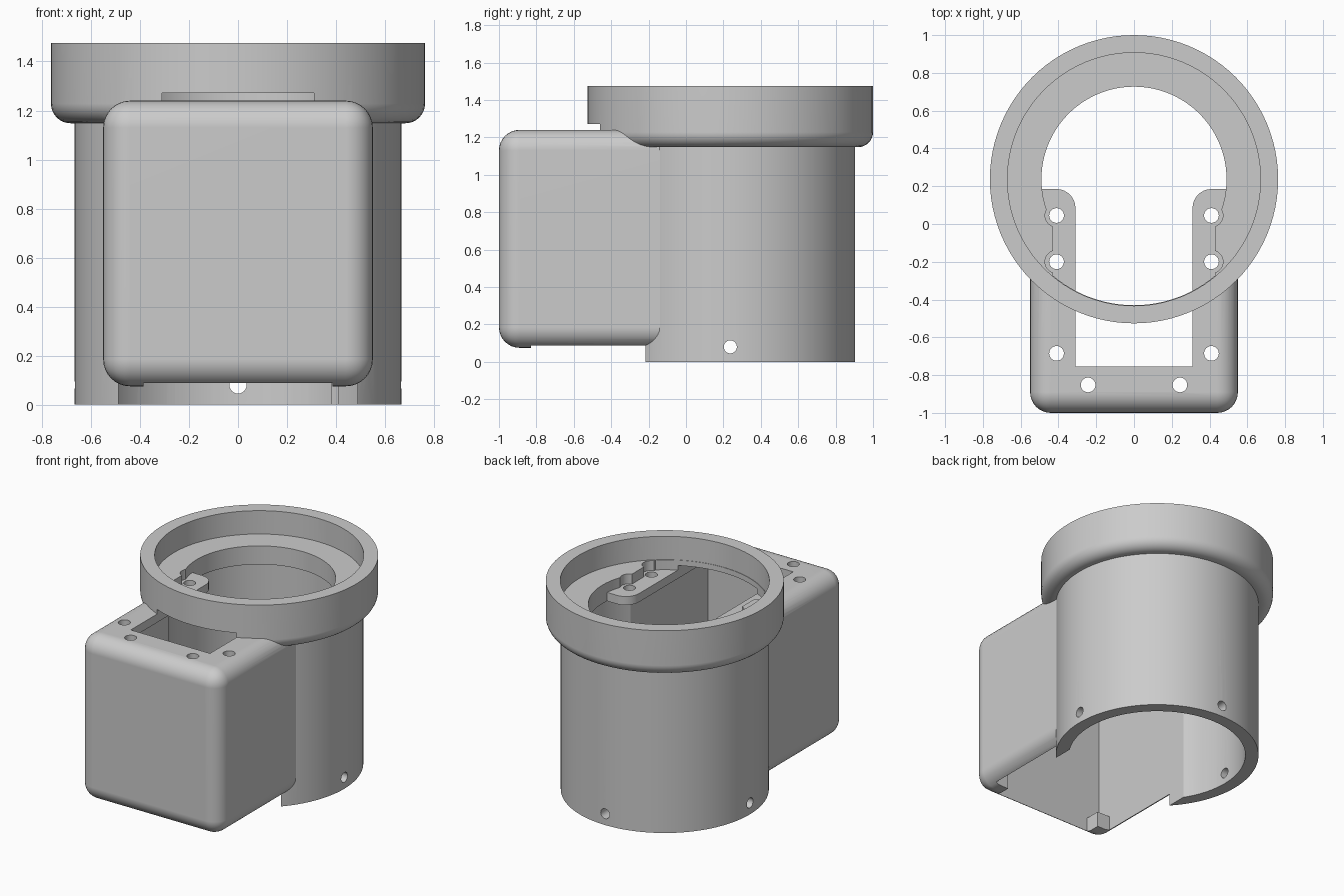
import bpy, bmesh, math
from math import sin, cos, pi, radians
from mathutils import Matrix

if "Cube" in bpy.data.objects:
    bpy.data.objects.remove(bpy.data.objects["Cube"])

CY = 0.237         # tube axis position in y
TOP = 1.24         # top of the box
CEIL = 1.18        # underside of the box roof
SEG = 96

grey = bpy.data.materials.new("plain grey")
grey.use_nodes = True
grey.diffuse_color = (0.6, 0.6, 0.6, 1)
grey.node_tree.nodes["Principled BSDF"].inputs["Base Color"].default_value = grey.diffuse_color


def make(name, bm):
    bm.normal_update()
    me = bpy.data.meshes.new(name)
    bm.to_mesh(me)
    bm.free()
    me.materials.append(grey)
    ob = bpy.data.objects.new(name, me)
    bpy.context.collection.objects.link(ob)
    return ob


def prism(name, pts, z0, z1):
    """Upright solid over a counter-clockwise outline."""
    bm = bmesh.new()
    low = [bm.verts.new((x, y, z0)) for x, y in pts]
    high = [bm.verts.new((x, y, z1)) for x, y in pts]
    bm.faces.new(low[::-1])
    bm.faces.new(high)
    for i in range(len(pts)):
        bm.faces.new((low[i - 1], low[i], high[i], high[i - 1]))
    return make(name, bm)


def block(name, x0, x1, y0, y1, z0, z1):
    return prism(name, [(x0, y0), (x1, y0), (x1, y1), (x0, y1)], z0, z1)


def arc(cx, cy, r, a0, a1, n):
    return [(cx + r * cos(a0 + (a1 - a0) * i / n),
             cy + r * sin(a0 + (a1 - a0) * i / n)) for i in range(n + 1)]


def disc(name, x, y, r, z0, z1, n=SEG):
    return prism(name, arc(x, y, r, 0, 2 * pi, n)[:-1], z0, z1)


def mirrored(half):
    """Close a right-hand outline with its reflection across x = 0."""
    return half + [(-x, y) for x, y in reversed(half)]


def combine(base, tool, operation):
    mod = base.modifiers.new("join", 'BOOLEAN')
    mod.operation, mod.object, mod.solver = operation, tool, 'EXACT'
    bpy.context.view_layer.objects.active = base
    bpy.ops.object.modifier_apply(modifier=mod.name)
    bpy.data.objects.remove(tool)


# Tube with its wide collar, turned from one profile
bm = bmesh.new()
profile = [(0, 0), (0.667, 0), (0.667, 1.148)]
profile += arc(0.683, 1.228, 0.08, -pi / 2, 0, 8) + [(0.763, 1.475), (0, 1.475)]
rings = []
for r, z in profile:
    if r == 0:
        rings.append([bm.verts.new((0, CY, z))] * SEG)
    else:
        rings.append([bm.verts.new((r * cos(2 * pi * i / SEG), CY + r * sin(2 * pi * i / SEG), z))
                      for i in range(SEG)])
for low, high in zip(rings, rings[1:]):
    for i in range(SEG):
        j = (i + 1) % SEG
        bm.faces.new(list(dict.fromkeys((low[i], low[j], high[j], high[i]))))
body = make("housing_body", bm)

# Rounded box on the front
bm = bmesh.new()
bmesh.ops.create_cube(bm, size=1, matrix=Matrix.Translation((0, -0.35, 0.6575))
                      @ Matrix.Diagonal((1.1, 1.3, 1.165, 1)))
bmesh.ops.bevel(bm, geom=bm.edges[:], offset=0.11, segments=8, profile=0.5, affect='EDGES')
combine(body, make("front_box", bm), 'UNION')

# Hollow of the tube and box; the notched cavity leaves two corner feet
cuts = [disc("bore", 0, CY, 0.58, -0.1, CEIL - 0.001)]
cavity = block("cavity", -0.488, 0.488, -0.94, 0.15, -0.12, CEIL)
for x0, x1 in ((-0.6, -0.385), (0.385, 0.6)):
    combine(cavity, block("corner_foot", x0, x1, -1.1, -0.83, -0.2, 0.185), 'DIFFERENCE')
cuts.append(cavity)

# Dished collar, and the lowered pocket in its floor
cuts.append(disc("dish", 0, CY, 0.67, 1.31, 1.6))
a_hole = -math.acos(0.43 / 0.49)
a_dish = -math.acos(0.43 / 0.667)
cuts.append(prism("pocket", mirrored(arc(0, CY, 0.667, -pi / 2 + 0.01, a_dish, 12)
                                     + arc(0, CY, 0.49, a_hole, pi / 2 - 0.01, 36)), TOP, 1.4))

# Roof opening: a slot that widens into the round hole, with rounded arm ends
end_angle = math.asin((0.185 - CY) / 0.49)
cuts.append(prism("opening", mirrored([(0.31, -0.755)]
                                      + arc(0.41, 0.085, 0.1, pi, pi / 2, 8)
                                      + arc(0, CY, 0.4902, end_angle, pi / 2 - 0.01, 36)),
                  1.1, 1.272))

# Screw holes in the roof, with clearance beside the rear ones
for side in (-1, 1):
    for x, y in ((0.41, 0.045), (0.41, -0.2), (0.41, -0.685), (0.243, -0.852)):
        cuts.append(disc("screw_hole", side * x, y, 0.039, 1.1, 1.3, 24))
    for y in (0.045, -0.2):
        cuts.append(disc("screw_clearance", side * 0.41, y, 0.061, TOP, 1.45, 32))

# Radial holes near the foot of the tube
for angle in (0, 90, 180):
    hole = disc("side_hole", 0, 0, 0.035, 0.5, 0.8, 24)
    hole.data.transform(Matrix.Translation((0, CY, 0.08))
                        @ Matrix.Rotation(radians(angle), 4, 'Z')
                        @ Matrix.Rotation(radians(90), 4, 'Y'))
    cuts.append(hole)

for cutter in cuts:
    combine(body, cutter, 'DIFFERENCE')

# Smooth curves with clean flat faces
bpy.ops.object.select_all(action='DESELECT')
body.select_set(True)
bpy.context.view_layer.objects.active = body
bpy.ops.object.shade_smooth_by_angle(angle=radians(30))
body.modifiers.new("flat_face_normals", 'WEIGHTED_NORMAL').keep_sharp = True
